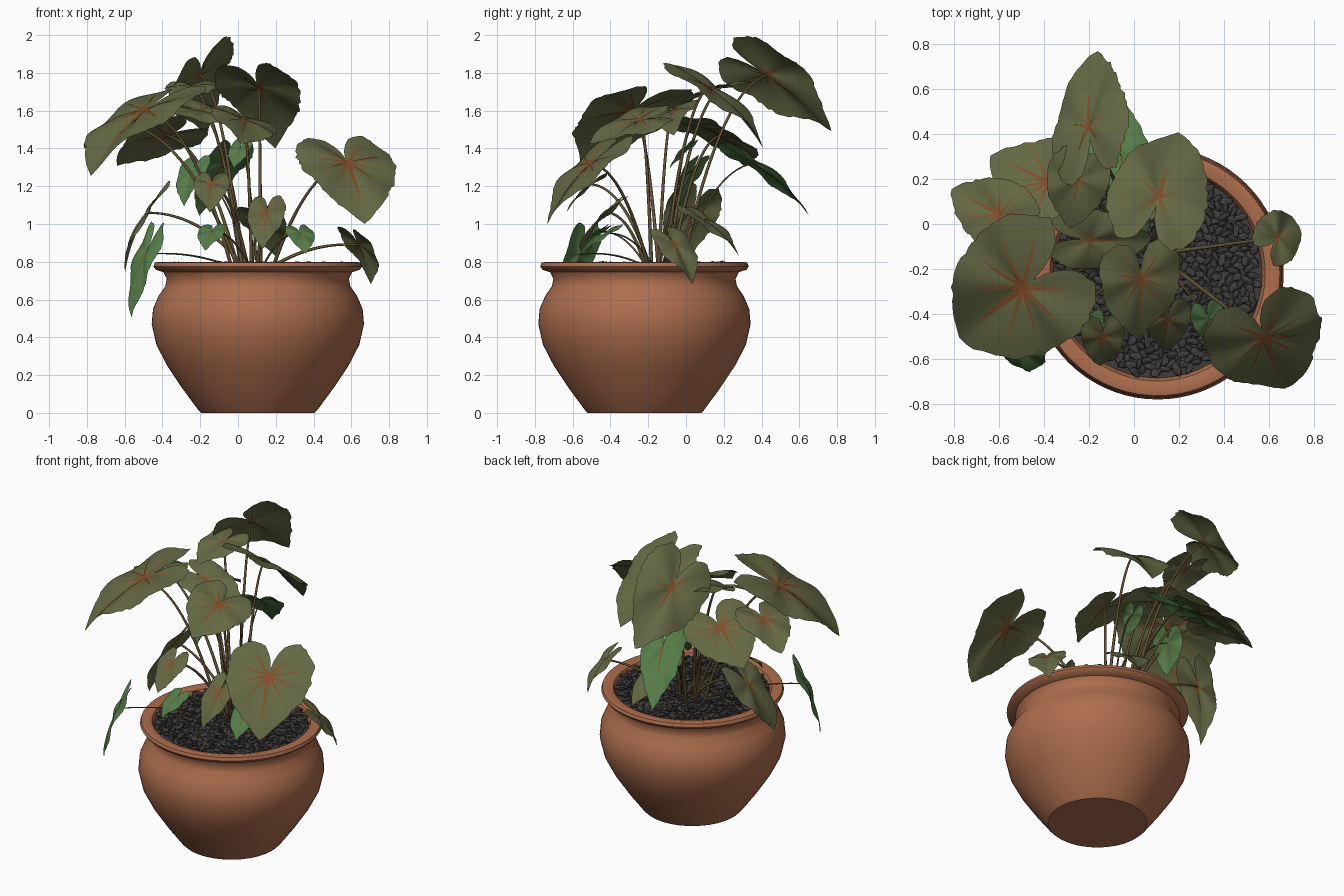
import bpy, bmesh, math, random
from mathutils import Vector, Matrix, Euler

random.seed(7)
if "Cube" in bpy.data.objects:
    bpy.data.objects.remove(bpy.data.objects["Cube"])

CENTRE = Vector((0.105, -0.22, 0))


def material(name, rgb):
    mat = bpy.data.materials.new(name)
    mat.use_nodes = True
    mat.diffuse_color = (*rgb, 1)
    bsdf = mat.node_tree.nodes["Principled BSDF"]
    bsdf.inputs["Base Color"].default_value = (*rgb, 1)
    bsdf.inputs["Roughness"].default_value = 0.8
    return mat


TERRACOTTA = material("terracotta", (0.42, 0.155, 0.075))
STONE = material("dark stone", (0.05, 0.045, 0.044))
OLIVE = material("olive leaf", (0.127, 0.138, 0.056))
GREEN = material("green leaf", (0.09, 0.2, 0.065))
VEIN = material("rust vein", (0.22, 0.075, 0.023))
STEM = material("brown stem", (0.125, 0.085, 0.035))


def add_mesh(name, bm, mats, smooth=True):
    mesh = bpy.data.meshes.new(name)
    bm.to_mesh(mesh)
    bm.free()
    for mat in mats:
        mesh.materials.append(mat)
    obj = bpy.data.objects.new(name, mesh)
    bpy.context.collection.objects.link(obj)
    if smooth:
        bpy.ops.object.select_all(action="DESELECT")
        obj.select_set(True)
        bpy.context.view_layer.objects.active = obj
        bpy.ops.object.shade_smooth_by_angle(angle=math.radians(40))
    return obj


# Pot: turned profile from the base, over the rim and down inside
def build_pot():
    profile = [(0, 0), (0.3, 0), (0.315, 0.015), (0.4, 0.13), (0.48, 0.25),
               (0.537, 0.36), (0.562, 0.47), (0.555, 0.55), (0.525, 0.62),
               (0.49, 0.67), (0.482, 0.71), (0.5, 0.745), (0.54, 0.758),
               (0.552, 0.775), (0.545, 0.795), (0.52, 0.8), (0.48, 0.79),
               (0.465, 0.76), (0.46, 0.7)]
    bm = bmesh.new()
    verts = [bm.verts.new((r, 0, z)) for r, z in profile]
    edges = [bm.edges.new(pair) for pair in zip(verts, verts[1:])]
    bmesh.ops.spin(bm, geom=verts + edges, cent=(0, 0, 0), axis=(0, 0, 1),
                   angle=math.tau, steps=72, use_duplicate=False)
    bmesh.ops.remove_doubles(bm, verts=bm.verts, dist=0.0005)
    bmesh.ops.recalc_face_normals(bm, faces=bm.faces)
    bmesh.ops.translate(bm, verts=bm.verts, vec=CENTRE)
    add_mesh("pot", bm, [TERRACOTTA])


# Gravel: a disc covered with scattered, faceted stones
def build_gravel():
    bm = bmesh.new()
    bmesh.ops.create_circle(bm, cap_ends=True, segments=48, radius=0.466,
                            matrix=Matrix.Translation(CENTRE + Vector((0, 0, 0.768))))
    count = 520
    for i in range(count):
        r = 0.45 * math.sqrt((i + 0.5) / count)
        a = i * math.pi * (3 - math.sqrt(5))
        spot = CENTRE + Vector((r * math.cos(a), r * math.sin(a),
                                0.775 + random.uniform(-0.006, 0.014)))
        turn = Euler((random.uniform(-0.5, 0.5), random.uniform(-0.4, 0.4),
                      random.uniform(0, math.tau))).to_matrix().to_4x4()
        size = Matrix.Diagonal((random.uniform(0.026, 0.042), random.uniform(0.014, 0.022),
                                random.uniform(0.008, 0.013), 1))
        bmesh.ops.create_icosphere(bm, subdivisions=1, radius=1,
                                   matrix=Matrix.Translation(spot) @ turn @ size)
    add_mesh("gravel", bm, [STONE], smooth=False)


# Heart-shaped outline: angle from the tip in degrees, radius
HEART = [(0, 1), (8, 0.88), (18, 0.76), (35, 0.65), (60, 0.57), (90, 0.55),
         (125, 0.61), (150, 0.63), (165, 0.5), (174, 0.28), (180, 0.12)]


def heart_radius(angle):
    deg = abs(math.degrees(angle))
    for (a0, r0), (a1, r1) in zip(HEART, HEART[1:]):
        if deg <= a1:
            return r0 + (r1 - r0) * (deg - a0) / (a1 - a0)
    return HEART[-1][1]


def build_leaf(name, attach, tip, width, roll, blade, spread, vein_reach):
    along = tip - attach
    length = along.length
    along.normalize()
    side = Vector((0, 0, 1)).cross(along).normalized()
    side = Matrix.Rotation(math.radians(roll), 3, along) @ side
    normal = along.cross(side)
    phase = random.uniform(0, math.tau)

    def surface(angle, r, lift=0, shift=0):
        u = r * math.cos(angle) - shift * math.sin(angle)
        v = r * math.sin(angle) + shift * math.cos(angle)
        bow = 0.2 * (u - u * u) + 0.22 * abs(v) - 0.45 * v * v
        bow += 0.05 * r * math.sin(5 * angle + phase)
        return (attach + along * u * length + side * v * width / 1.1
                + normal * (bow * length + lift))

    # Blade as rings around the stalk joint, open at the notch
    bm = bmesh.new()
    steps, rings = 72, 7
    hub = bm.verts.new(attach)
    rows = []
    for i in range(steps + 1):
        angle = -math.pi + math.tau * i / steps
        reach = heart_radius(angle) * (1 + random.uniform(-0.035, 0.02))
        rows.append([hub] + [bm.verts.new(surface(angle, reach * k / rings))
                             for k in range(1, rings + 1)])
    for a, b in zip(rows, rows[1:]):
        bm.faces.new((hub, a[1], b[1]))
        for k in range(1, rings):
            bm.faces.new((a[k], a[k + 1], b[k + 1], b[k]))

    # Tapered veins on both faces of the blade, the midrib boldest
    for deg in sorted({s * d for s in (-1, 1) for d in spread}):
        angle = math.radians(deg)
        reach = heart_radius(angle) * vein_reach
        bold = 0.028 if deg == 0 else 0.02
        for lift in (0.003, -0.003):
            pairs = []
            for k in range(8):
                t = k / 7
                half = bold * (1 - t) + 0.003
                pairs.append([bm.verts.new(surface(angle, reach * t, lift, s * half))
                              for s in (-1, 1)])
            for p, q in zip(pairs, pairs[1:]):
                face = bm.faces.new((p[0], q[0], q[1], p[1]))
                face.material_index = 1
    add_mesh(name, bm, [blade, VEIN])


# Stalk: an arched, tapering tube from the gravel to the leaf
def build_stalk(name, attach, thick):
    pull = attach - Vector((0.1, -0.14, 0))
    base = Vector((0.1 + 0.16 * pull.x + random.uniform(-0.04, 0.04),
                   -0.14 + 0.16 * pull.y + random.uniform(-0.03, 0.03), 0.76))
    bend = base.lerp(attach, 0.45)
    bend.z = base.z + (attach.z - base.z) * 0.9 + 0.03
    curve = bpy.data.curves.new(name, "CURVE")
    curve.dimensions = "3D"
    curve.bevel_depth = thick
    curve.bevel_resolution = 2
    curve.use_fill_caps = True
    line = curve.splines.new("POLY")
    count = 16
    line.points.add(count - 1)
    for i, point in enumerate(line.points):
        t = i / (count - 1)
        spot = base.lerp(bend, t).lerp(bend.lerp(attach, t), t)
        point.co = (*spot, 1)
        point.radius = 1 - 0.45 * t
    curve.materials.append(STEM)
    obj = bpy.data.objects.new(name, curve)
    bpy.context.collection.objects.link(obj)


# Each leaf: stalk joint, tip, width, roll
VEINED = {
    "front_right_leaf": ((-0.49, -0.28, 1.6), (-0.8, -0.52, 1.26), 0.62, 3),
    "front_left_leaf": ((0.58, -0.5, 1.32), (0.67, -0.73, 1.0), 0.53, 0),
    "back_right_leaf": ((-0.38, 0.18, 1.47), (-0.64, 0.3, 1.29), 0.44, 18),
    "far_right_leaf": ((-0.6, 0.04, 1.53), (-0.82, 0.16, 1.4), 0.32, 0),
    "front_centre_leaf": ((0.03, -0.24, 1.55), (0.01, -0.51, 1.42), 0.38, -22),
    "low_front_leaf": ((0.15, -0.42, 1.06), (0.13, -0.56, 0.86), 0.2, 0),
    "small_heart_leaf": ((-0.14, -0.5, 1.21), (-0.15, -0.63, 1.06), 0.19, 0),
}
PLAIN = {
    "top_back_leaf": ((-0.2, 0.43, 1.79), (-0.16, 0.77, 1.49), 0.44, -46),
    "back_left_leaf": ((0.11, 0.12, 1.72), (0.2, 0.42, 1.4), 0.44, 0),
    "high_middle_leaf": ((-0.25, 0.2, 1.73), (-0.29, -0.02, 1.63), 0.28, 0),
    "centre_leaf": ((-0.2, -0.07, 1.6), (0.09, -0.07, 1.48), 0.28, 20),
    "low_side_leaf": ((-0.48, 0.03, 1.06), (-0.6, -0.08, 0.75), 0.28, 35),
    "rim_left_leaf": ((0.64, -0.06, 0.89), (0.71, 0.04, 0.69), 0.23, 15),
    "low_back_leaf": ((0.13, 0.1, 1.02), (0.2, 0.28, 0.83), 0.25, 0),
}
YOUNG = {
    "hanging_leaf": ((-0.49, -0.56, 0.84), (-0.55, -0.6, 0.51), 0.2, 0),
    "young_back_leaf": ((-0.08, 0.36, 1.32), (-0.2, 0.64, 1.03), 0.26, 0),
    "young_side_leaf": ((-0.24, 0.03, 1.28), (-0.29, -0.04, 1.1), 0.18, 0),
    "young_front_leaf": ((-0.14, -0.46, 0.96), (-0.17, -0.56, 0.86), 0.15, 0),
    "young_left_leaf": ((0.33, -0.42, 0.95), (0.36, -0.53, 0.84), 0.15, 0),
    "young_centre_leaf": ((0.01, 0, 1.4), (-0.02, -0.08, 1.29), 0.12, 0),
}

build_pot()
build_gravel()
for group, blade, spread, vein_reach, thick in (
        (VEINED, OLIVE, (0, 32, 65, 105, 145), 0.68, 0.01),
        (PLAIN, OLIVE, (0, 65, 145), 0.4, 0.01),
        (YOUNG, GREEN, (0,), 0.5, 0.006)):
    for name, (attach, tip, width, roll) in group.items():
        joint = Vector(attach)
        build_leaf(name, joint, Vector(tip), width, roll, blade, spread, vein_reach)
        build_stalk(name.replace("leaf", "stalk"), joint, thick)
